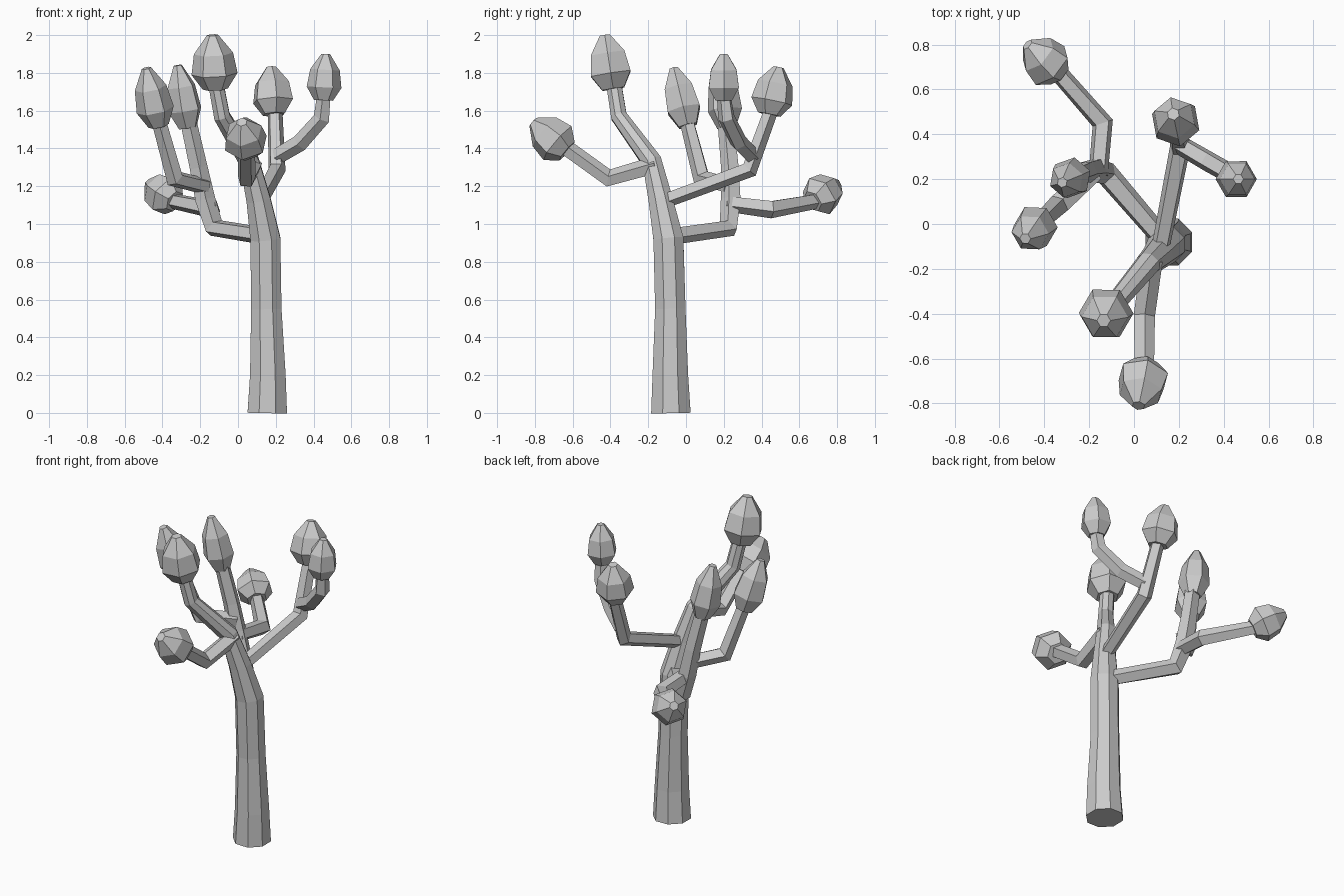
import bpy, bmesh, math
from mathutils import Vector

if "Cube" in bpy.data.objects:
    bpy.data.objects.remove(bpy.data.objects["Cube"])


def tube(name, pts, radii, sides, spin=0.0):
    """Flat-faced tapered tube through pts, with mitred joints and closed ends."""
    pts = [Vector(p) for p in pts]
    bm = bmesh.new()
    n = len(pts)
    dirs = [(pts[i + 1] - pts[i]).normalized() for i in range(n - 1)]
    tangents = [dirs[0]] + [(a + b).normalized() for a, b in zip(dirs, dirs[1:])] + [dirs[-1]]
    ref = Vector((1, 0, 0)) if abs(tangents[0].x) < 0.8 else Vector((0, 0, 1))
    rings = []
    for i, (p, t, r) in enumerate(zip(pts, tangents, radii)):
        u = (ref - t * ref.dot(t)).normalized()
        v = t.cross(u)
        ref = u
        ring = []
        for k in range(sides):
            a = spin + 2 * math.pi * k / sides
            ring.append(bm.verts.new(p + (u * math.cos(a) + v * math.sin(a)) * r))
        rings.append(ring)
    for a, b in zip(rings, rings[1:]):
        for k in range(sides):
            j = (k + 1) % sides
            bm.faces.new((a[k], a[j], b[j], b[k]))
    bm.faces.new(rings[0][::-1])
    bm.faces.new(rings[-1])
    bmesh.ops.recalc_face_normals(bm, faces=bm.faces)
    me = bpy.data.meshes.new(name)
    bm.to_mesh(me)
    bm.free()
    ob = bpy.data.objects.new(name, me)
    bpy.context.collection.objects.link(ob)
    return ob


def leaf_head(name, start, end, r, spin=0.0):
    """Chunky faceted tuft at a branch tip."""
    s, e = Vector(start), Vector(end)
    profile = [(0, 0.55), (0.28, 1.0), (0.66, 0.85), (1, 0.25)]
    tube(name, [s.lerp(e, t) for t, _ in profile], [r * f for _, f in profile], 6, spin)


# Trunk, leaning into the tallest limb
tube("trunk",
     [(.155, -.08, 0), (.158, -.083, .2), (.15, -.083, .55), (.145, -.093, .92),
      (.108, -.135, 1.13), (.06, -.18, 1.33), (-.085, -.355, 1.57), (-.12, -.385, 1.76)],
     [.113, .102, .087, .086, .069, .056, .046, .043], 8, math.pi / 8)

# Branches
branches = {
    "front_branch": ([(.08, -.16, 1.31), (.045, -.41, 1.24), (.045, -.66, 1.42)],
                     [.05, .05, .045]),
    "right_branch": ([(.12, -.10, 1.13), (.205, .335, 1.29), (.195, .455, 1.62)],
                     [.042, .048, .04]),
    "right_twig": ([(.21, .35, 1.36), (.33, .28, 1.43), (.445, .215, 1.56), (.457, .2, 1.69)],
                   [.045, .047, .046, .038]),
    "back_branch": ([(.12, -.06, .94), (-.125, .225, .98), (-.175, .24, 1.13), (-.21, .235, 1.3),
                     (-.27, .21, 1.57)],
                    [.048, .055, .056, .05, .045]),
    "back_twig": ([(-.16, .22, 1.11), (-.14, .45, 1.08), (-.36, .70, 1.125)],
                  [.045, .05, .042]),
    "left_twig": ([(-.175, .23, 1.2), (-.335, .085, 1.24), (-.425, 0.0, 1.57)],
                  [.045, .05, .04]),
}
for name, (path, radii) in branches.items():
    tube(name, path, radii, 5, 0.3)

# Leaf heads
heads = {
    "top_head": ((-.12, -.385, 1.715), (-.135, -.43, 2.0), .122),
    "front_head": ((.05, -.63, 1.385), (.02, -.81, 1.54), .118),
    "right_head": ((.19, .44, 1.58), (.175, .49, 1.83), .112),
    "right_twig_head": ((.452, .2, 1.655), (.465, .2, 1.9), .092),
    "back_head": ((-.265, .215, 1.51), (-.32, .185, 1.84), .092),
    "back_twig_head": ((-.335, .67, 1.12), (-.475, .80, 1.215), .11),
    "left_head": ((-.42, .01, 1.52), (-.485, -.065, 1.825), .1),
}
for i, (name, (s, e, r)) in enumerate(heads.items()):
    leaf_head(name, s, e, r, 0.35 * i)
